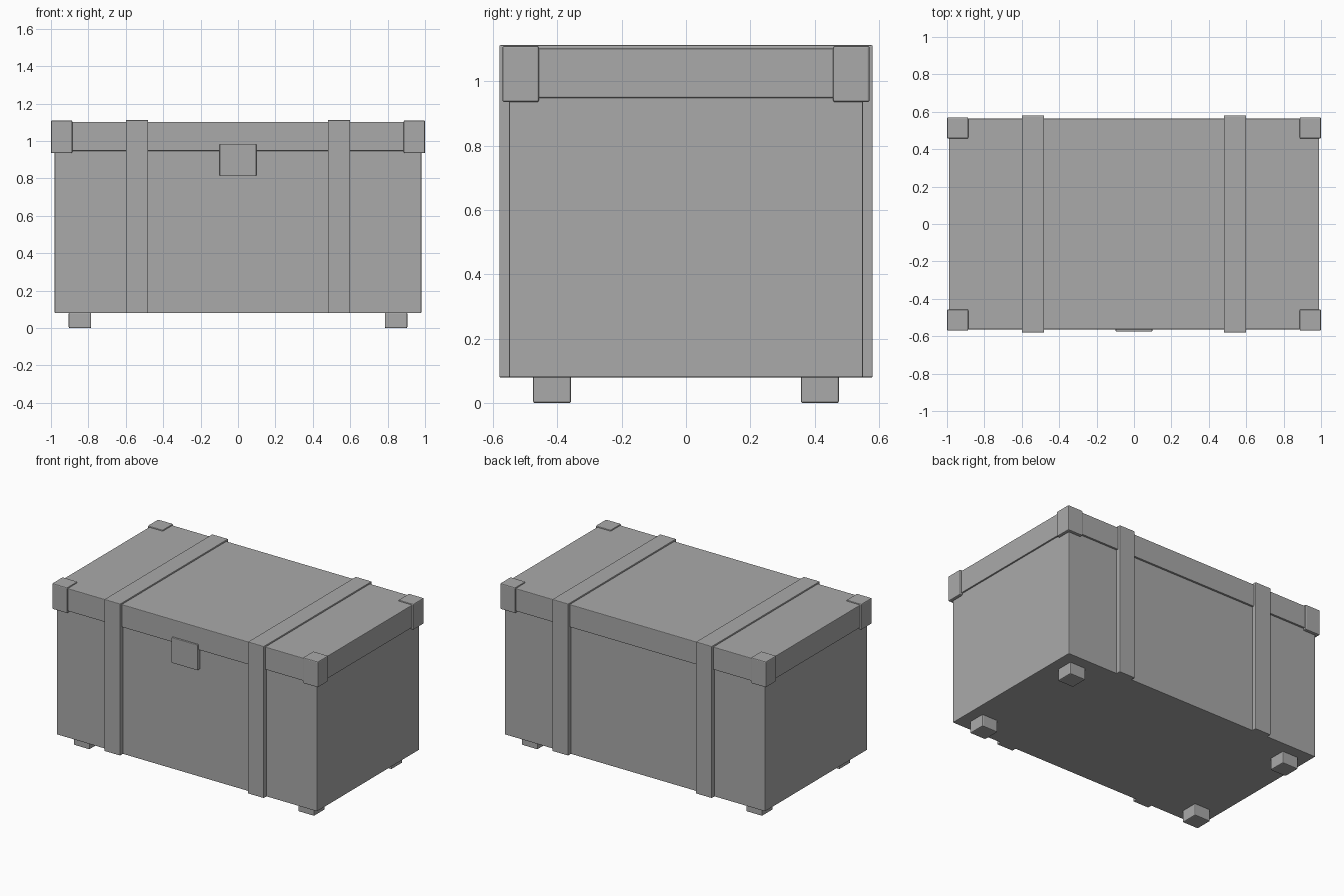
import bpy
import bmesh

if "Cube" in bpy.data.objects:
    bpy.data.objects.remove(bpy.data.objects["Cube"])

grey = bpy.data.materials.new("grey")
grey.diffuse_color = (0.4, 0.4, 0.4, 1)
grey.use_nodes = True
grey.node_tree.nodes["Principled BSDF"].inputs["Base Color"].default_value = grey.diffuse_color


def finish(name, bm, bevel):
    """Turn a bmesh into a flat-faced object with lightly rounded edges."""
    bmesh.ops.recalc_face_normals(bm, faces=bm.faces)
    mesh = bpy.data.meshes.new(name)
    bm.to_mesh(mesh)
    bm.free()
    mesh.materials.append(grey)
    obj = bpy.data.objects.new(name, mesh)
    bpy.context.collection.objects.link(obj)
    if bevel:
        mod = obj.modifiers.new("soft_edges", "BEVEL")
        mod.width = bevel
        mod.segments = 2
    return obj


def box(name, x, y, z, bevel=0.004):
    """Box from (min, max) ranges."""
    bm = bmesh.new()
    bmesh.ops.create_cube(bm, size=1)
    for v in bm.verts:
        for i, (lo, hi) in enumerate((x, y, z)):
            v.co[i] = hi if v.co[i] > 0 else lo
    return finish(name, bm, bevel)


def strap(name, x0, x1):
    """Band running up the front, over the lid and down the back."""
    profile = [(-0.58, 0.08), (-0.58, 1.112), (0.58, 1.112), (0.58, 0.08),
               (0.54, 0.08), (0.54, 1.08), (-0.54, 1.08), (-0.54, 0.08)]
    bm = bmesh.new()
    face = bm.faces.new([bm.verts.new((x0, y, z)) for y, z in profile])
    side = bmesh.ops.extrude_face_region(bm, geom=[face])["geom"]
    for v in side:
        if isinstance(v, bmesh.types.BMVert):
            v.co.x = x1
    return finish(name, bm, 0.004)


def span(side, lo, hi):
    """Mirror a range onto the given side of the centre."""
    return tuple(sorted((side * lo, side * hi)))


# Main chest and overhanging lid
box("chest_body", (-0.98, 0.98), (-0.55, 0.55), (0.08, 0.96))
box("lid", (-0.99, 0.99), (-0.563, 0.563), (0.948, 1.102))

# Latch plate on the front
box("latch_plate", (-0.098, 0.098), (-0.575, -0.545), (0.812, 0.985))

for sx, lr in ((-1, "left"), (1, "right")):
    strap(f"{lr}_strap", *span(sx, 0.48, 0.60))
    for sy, fb in ((-1, "front"), (1, "back")):
        # Lid corner guards and feet
        box(f"{fb}_{lr}_corner_guard", span(sx, 0.886, 1.0),
            span(sy, 0.457, 0.57), (0.935, 1.11), 0.006)
        box(f"{fb}_{lr}_foot", span(sx, 0.785, 0.905),
            span(sy, 0.357, 0.475), (0, 0.085), 0.006)
